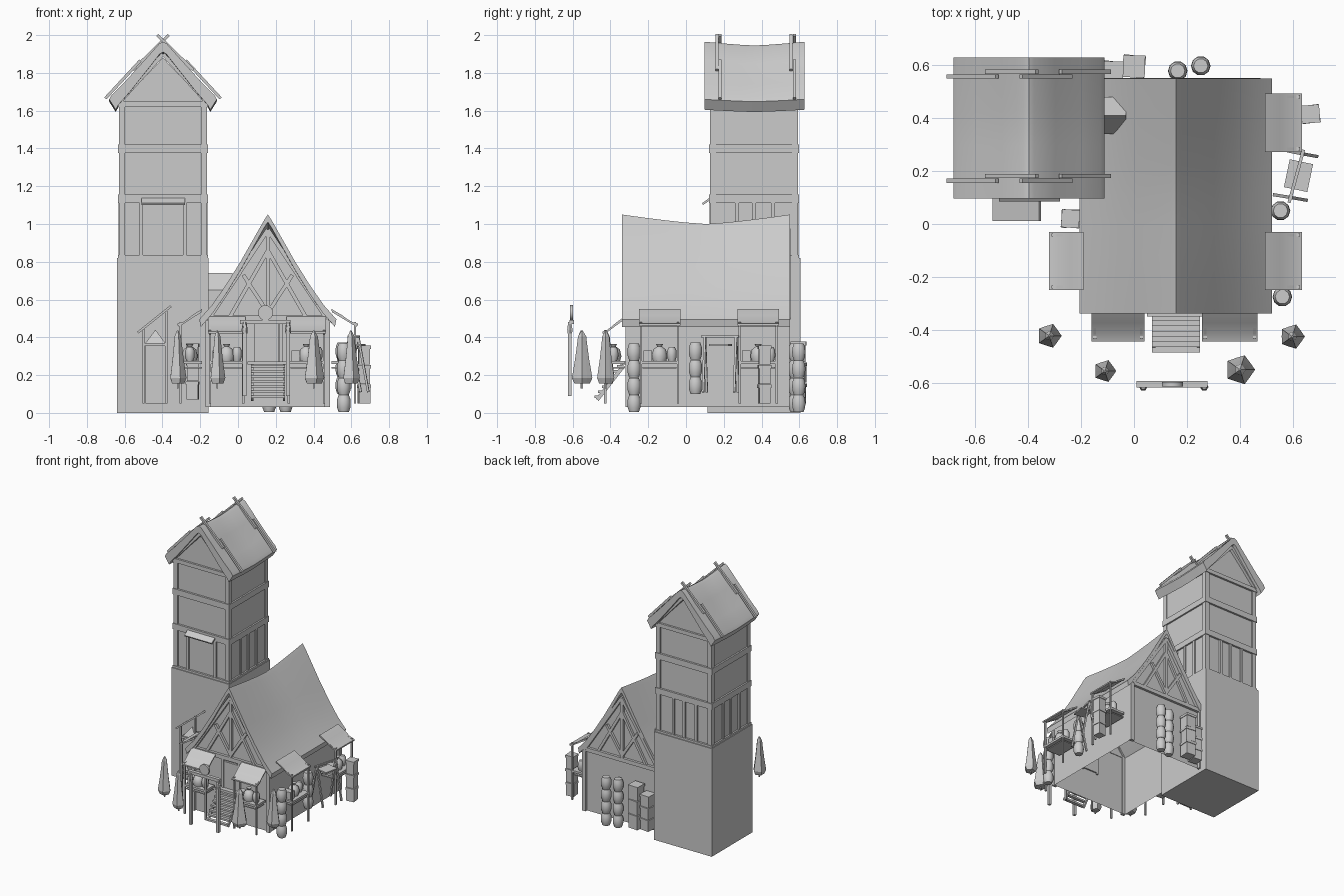
import bpy, bmesh, math, random
from mathutils import Vector, Matrix

if "Cube" in bpy.data.objects:
    bpy.data.objects.remove(bpy.data.objects["Cube"])
random.seed(4)
I = Matrix()

def mk(name, verts, faces, M=I, smooth=0):
    me = bpy.data.meshes.new(name)
    me.from_pydata([M @ Vector(v) for v in verts], [], faces)
    bm = bmesh.new(); bm.from_mesh(me)
    bmesh.ops.recalc_face_normals(bm, faces=bm.faces)
    bm.to_mesh(me); bm.free()
    if smooth:
        me.polygons.foreach_set("use_smooth", [True] * len(me.polygons))
        me.set_sharp_from_angle(angle=math.radians(smooth))
    ob = bpy.data.objects.new(name, me)
    bpy.context.collection.objects.link(ob)
    return ob

def loft(name, rings, M=I, smooth=0, caps=(True, True)):
    n = len(rings[0])
    faces = [(k*n+i, k*n+(i+1) % n, (k+1)*n+(i+1) % n, (k+1)*n+i)
             for k in range(len(rings)-1) for i in range(n)]
    if caps[0]: faces.append(tuple(range(n)))
    if caps[1]: faces.append(tuple(range(n*(len(rings)-1), n*len(rings))))
    return mk(name, [v for r in rings for v in r], faces, M, smooth)

def box(name, x0, x1, y0, y1, z0, z1, M=I):
    return loft(name, [[(x0, y0, z), (x1, y0, z), (x1, y1, z), (x0, y1, z)] for z in (z0, z1)], M)

def beam(name, p, q, w, d=None, M=I):
    p, q = Vector(p), Vector(q)
    d = d or w
    T = M @ Matrix.Translation(p) @ (q-p).to_track_quat('Z', 'Y').to_matrix().to_4x4()
    return box(name, -w/2, w/2, -d/2, d/2, 0, (q-p).length, T)

def lathe(name, x, y, prof, n=8, fold=0, M=I, smooth=0):
    rings = []
    for r, z in prof:
        rings.append([(x + r*(1-fold*(i % 2))*math.cos(2*math.pi*i/n),
                       y + r*(1-fold*(i % 2))*math.sin(2*math.pi*i/n), z) for i in range(n)])
    return loft(name, rings, M, smooth)

def prism(name, cx, hw, y0, y1, z0, ze, zp, open_bottom=False):
    sec = [(cx-hw, z0), (cx-hw, ze), (cx, zp), (cx+hw, ze), (cx+hw, z0)]
    ob = loft(name, [[(x, y, z) for x, z in sec] for y in (y0, y1)])
    if open_bottom:
        bm = bmesh.new(); bm.from_mesh(ob.data)
        bmesh.ops.delete(bm, geom=[f for f in bm.faces if f.normal.z < -.9], context='FACES_ONLY')
        bm.to_mesh(ob.data); bm.free()
    return ob

def roof(name, cx, half, y0, y1, t, inset, sag, sag_eave):
    # half: outer half profile from ridge to eave
    outer = [(-x, z) for x, z in half[:0:-1]] + half
    inner = [(x - (inset if x > 0 else -inset if x < 0 else 0) * abs(x)/half[-1][0], z-t) for x, z in outer]
    sec = outer + inner[::-1]
    zr, ze = half[0][1], half[-1][1]
    rings = []
    for k in range(9):
        u = k/8
        s = 1 - abs(2*u-1)**1.3
        rings.append([(cx+x, y0+(y1-y0)*u,
                       z - s*(sag_eave + (sag-sag_eave)*max(0, min(1, (z-ze)/(zr-ze))))) for x, z in sec])
    return loft(name, rings, smooth=50)

def barrels(x, y, z, count):
    for i in range(count):
        b = z + i*.091
        lathe("barrel", x, y, [(.027, b), (.035, b+.022), (.037, b+.045), (.035, b+.068), (.027, b+.09)], 10, smooth=40)

def crates(x, y, z, count, s=.075, h=.1):
    for i in range(count):
        M = Matrix.Translation((x, y, z+i*h)) @ Matrix.Rotation(random.uniform(-.15, .15), 4, 'Z')
        box("crate", -s/2, s/2, -s/2, s/2, 0, h*.97, M)
        box("crate_rim", -s/2-.004, s/2+.004, -s/2-.004, s/2+.004, h*.8, h*.97, M)

# Tower: masonry base, timber storeys, gable
TX, TY = -.397, .36
box("tower_base", -.64, -.155, .115, .605, 0, .82)
prism("tower_wall", TX, .226, .137, .583, .82, 1.64, 1.88)
for z0, z1 in ((.815, .835), (1.11, 1.155), (1.375, 1.42), (1.62, 1.65)):
    box("tower_band", TX-.238, TX+.238, TY-.238, TY+.238, z0, z1)
for k in range(4):
    M = Matrix.Translation((TX, TY, 0)) @ Matrix.Rotation(k*math.pi/2, 4, 'Z')
    box("tower_corner_post", .2, .233, -.233, -.2, .82, 1.64, M)
    for x in (-.115, .115) if k == 0 else (-.09, .0, .1):
        box("tower_stud", x-.01, x+.01, -.235, -.2, .83, 1.12, M)
for y in (.13, .59):
    for s in (-1, 1):
        beam("tower_gable_rafter", (TX+s*.23, y, 1.645), (TX, y, 1.9), .03, .02)
mk("window_shutter", [(-.51, .14, 1.15), (-.28, .14, 1.15), (-.28, .085, 1.11), (-.51, .085, 1.11),
                      (-.51, .14, 1.135), (-.28, .14, 1.135), (-.28, .09, 1.1), (-.51, .09, 1.1)],
   [(0, 1, 2, 3), (4, 5, 6, 7), (0, 1, 5, 4), (1, 2, 6, 5), (2, 3, 7, 6), (3, 0, 4, 7)])

# Thatched tower roof with crossed poles
roof("tower_roof", TX, [(0, 1.965), (.02, 1.955), (.1, 1.865), (.2, 1.755), (.27, 1.685), (.285, 1.66)],
     .097, .628, .055, .035, .02, .012)
for yc in (.172, .566):
    for s in (-1, 1):
        o = .009*s
        beam("roof_pole_upper", (TX-s*.03, yc-o, 2.0), (TX+s*.16, yc-o, 1.815), .016, M=I)
        beam("roof_pole_lower", (TX+s*.12, yc+o, 1.865), (TX+s*.305, yc+o, 1.665), .016, M=I)

# House walls and sagging roof
HX = .158
prism("house_wall", HX, .325, -.3, .53, .03, .49, .95, True)
roof("house_roof", HX, [(0, 1.05), (.02, 1.02), (.145, .8), (.22, .68), (.295, .572), (.363, .495)],
     -.338, .55, .04, .008, .05, 0)

# Gable trusses at front and back
for y in (-.308, .537):
    box("tie_beam", HX-.32, HX+.32, y-.012, y+.012, .485, .515)
    beam("king_post", (HX, y, .5), (HX, y, .96), .022)
    for s in (-1, 1):
        beam("gable_rafter", (HX+s*.31, y, .5), (HX, y, .97), .03, .022)
        beam("inner_rafter", (HX+s*.2, y, .51), (HX, y, .86), .02)
        beam("gable_strut", (HX, y, .53), (HX+s*.13, y, .73), .02)
        box("corner_post", HX+s*.315-.015, HX+s*.315+.015, y-.012, y+.012, .03, .49)

# Passage from tower into the house roof
loft("passage", [[(x, .34, .5), (x, .34, .65), (x, .41, .74), (x, .48, .65), (x, .48, .5)] for x in (-.2, -.03)])

# Front door and stairs
box("door", .1, .216, -.315, -.29, .27, .47)
for x in (.085, .219):
    box("door_jamb", x, x+.016, -.32, -.29, .26, .485)
box("door_landing", .05, .266, -.35, -.3, .255, .272)
for i in range(7):
    y, z = -.345-i*.02, .25-i*.027
    box("stair_tread", .068, .25, y-.02, y+.004, z-.01, z+.004)
for x in (.075, .243):
    beam("stair_stringer", (x, -.33, .25), (x, -.47, .07), .012, .02)

# Market stalls around the walls (built facing -y, then turned)
def stall(cx, cy, ang, w, d, zi, zo):
    M = Matrix.Translation((cx, cy, 0)) @ Matrix.Rotation(ang, 4, 'Z')
    h = w/2
    rings = [[(-h, -d*u, z), (h, -d*u, z), (h, -d*u, z-.01), (-h, -d*u, z-.01)]
             for u, z in ((0, zi), (.4, zi-.42*(zi-zo)), (.72, zi-.85*(zi-zo)), (1, zo))]
    loft("awning", rings, M, 40)
    box("table_top", -h+.01, h-.01, -d+.01, 0, .258, .274, M)
    box("lower_shelf", -h+.02, h-.02, -d+.02, 0, .235, .243, M)
    for x in (-h+.012, h-.012):
        beam("awning_post", (x, -d+.015, .05), (x, -d+.015, zo+.01), .012, M=M)
        beam("awning_brace", (x, -.005, zi-.012), (x, -d+.005, zo-.012), .01, M=M)
    lathe("sack", .0, -d*.5, [(.035, .274), (.042, .3), (.034, .335), (.012, .352), (.02, .366)], 8, M=M, smooth=60)
    box("goods_box", -h+.025, -h+.07, -d*.75, -d*.25, .274, .33, M)
    lathe("jar", h-.045, -d*.5, [(.018, .274), (.026, .3), (.025, .33), (.015, .35)], 8, M=M, smooth=60)

stall(-.06, -.325, 0, .2, .118, .51, .43)
stall(.362, -.325, 0, .21, .118, .51, .43)
stall(.495, -.14, math.pi/2, .22, .14, .55, .472)
stall(.495, .382, math.pi/2, .22, .14, .55, .472)
stall(-.19, -.14, -math.pi/2, .22, .13, .55, .472)

# Lean-to shack at the foot of the tower
box("shack_body", -.49, -.385, .04, .115, .05, .37)
box("shack_shelf", -.5, -.375, .03, .115, .355, .37)
mk("shack_sack", [(-.49, .04, .37), (-.385, .04, .37), (-.385, .11, .37), (-.49, .11, .37), (-.437, .075, .44)],
   [(0, 1, 2, 3), (0, 1, 4), (1, 2, 4), (2, 3, 4), (3, 0, 4)])
for i, y in enumerate((.015, .04, .065, .09)):
    beam("shack_roof_board", (-.53, y+.01, .425), (-.355, y+.01, .565), .026, .012)
for x, z in ((-.5, .45), (-.38, .54)):
    beam("shack_post", (x, .03, .05), (x, .03, z), .012)

# Stacked barrels and crates
barrels(.56, -.275, .005, 4)
barrels(.553, .05, .1, 3)
barrels(.165, .578, .005, 4)
barrels(.252, .597, .005, 4)
crates(.0, .595, .05, 3, .075, .11)
crates(-.08, .575, .05, 3, .07, .09)
crates(.667, .415, .05, 3, .06, .103)
crates(-.24, .02, .07, 3, .06, .1)

# Drying rack on the right side
rack = [((.592, .1, .41), .53, .65), ((.635, .265, .41), .585, .69)]
for (x, y, z), a, b in rack:
    for e in (a, b):
        beam("rack_leg", (x, y, z), (e, y+(.01 if e == a else -.01), .11), .012)
beam("rack_bar", (.585, .08, .405), (.64, .28, .405), .012)
beam("rack_cloth", (.61, .13, .36), (.632, .235, .36), .09, .01)

# Folded parasols, faceted
for x, y, r in ((-.32, -.422, .047), (-.11, -.555, .043), (.4, -.55, .057), (.597, -.425, .048)):
    lathe("folded_parasol", x, y, [(.004, .435), (r*.4, .405), (r*.5, .36), (r*.7, .28), (r, .185), (r*.75, .155)], 10, .18)
    beam("parasol_pole", (x, y, .13), (x, y, .42), .008)

# Entrance gate with round sign
for x in (.035, .265):
    beam("gate_post", (x, -.615, .09), (x, -.615, .47), .02)
    lathe("gate_post_cap", x, -.615, [(.014, .42), (.016, .44), (.01, .48)], 6)
box("gate_beam", .01, .278, -.618, -.592, .47, .492)
D = Matrix.Translation((.145, -.605, .53)) @ Matrix.Rotation(math.pi/2, 4, 'X')
lathe("round_sign", 0, 0, [(.04, -.008), (.04, .008)], 16, M=D, smooth=40)
